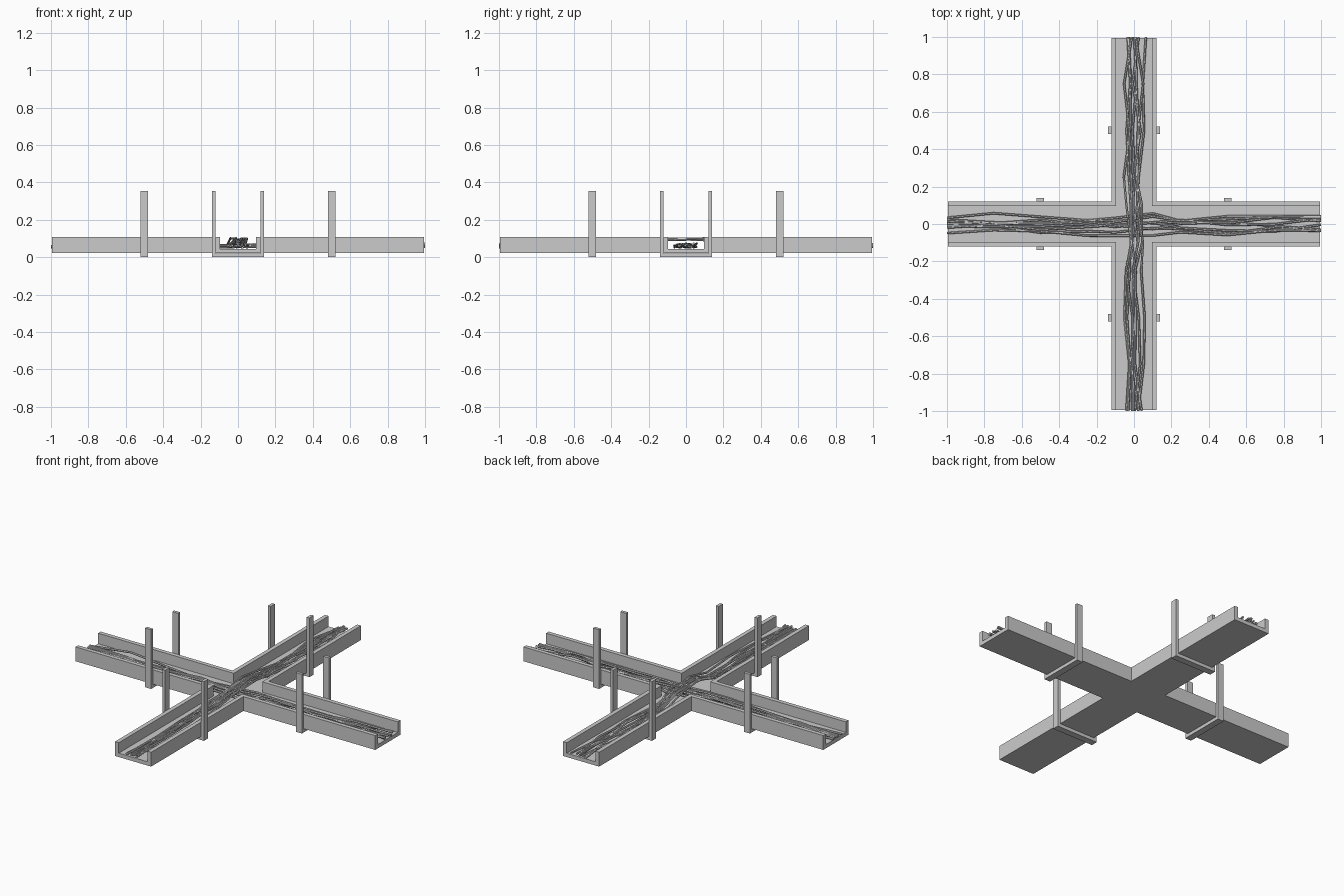
import bpy, bmesh, random
from math import pi
from mathutils import Matrix, Vector

random.seed(7)
cube = bpy.data.objects.get("Cube")
if cube:
    bpy.data.objects.remove(cube)

HALF, OUT, INN = 0.995, 0.12, 0.095     # arm length, outer and inner half width
BASE, FLOOR, TOP = 0.022, 0.045, 0.108  # tray heights


def prism(name, outline, z0, z1, turns=1):
    """Extrude an outline upward, repeated in quarter turns about z."""
    bm = bmesh.new()
    for k in range(turns):
        rot = Matrix.Rotation(k * pi / 2, 3, 'Z')
        face = bm.faces.new([bm.verts.new(rot @ Vector((x, y, z0))) for x, y in outline])
        top = bmesh.ops.extrude_face_region(bm, geom=[face])["geom"]
        verts = [g for g in top if isinstance(g, bmesh.types.BMVert)]
        bmesh.ops.translate(bm, verts=verts, vec=(0, 0, z1 - z0))
    bmesh.ops.recalc_face_normals(bm, faces=bm.faces)
    return to_object(name, bm)


def to_object(name, bm):
    mesh = bpy.data.meshes.new(name)
    bm.to_mesh(mesh)
    bm.free()
    obj = bpy.data.objects.new(name, mesh)
    bpy.context.collection.objects.link(obj)
    return obj


# Cross-shaped tray floor
quarter = [(HALF, -INN), (HALF, INN), (INN, INN)]
cross = []
for k in range(4):
    rot = Matrix.Rotation(k * pi / 2, 2)
    cross += [tuple(rot @ Vector(p)) for p in quarter]
prism("tray_floor", cross, BASE, FLOOR)

# Corner side walls, one per quadrant
wall = [(INN, INN), (HALF, INN), (HALF, OUT), (OUT, OUT), (OUT, HALF), (INN, HALF)]
prism("tray_walls", wall, BASE, TOP, turns=4)

# U-shaped hangers, one under each arm
U_OUT, U_TOP, BAR = 0.138, 0.355, 0.02
U_IN = U_OUT - 0.018
profile = [(-U_OUT, 0), (U_OUT, 0), (U_OUT, U_TOP), (U_IN, U_TOP),
           (U_IN, BAR), (-U_IN, BAR), (-U_IN, U_TOP), (-U_OUT, U_TOP)]
for k, side in enumerate(("left", "back", "right", "front")):
    hanger = prism("hanger_" + side, profile, -0.02, 0.02)
    stand = Matrix.Rotation(pi / 2, 4, 'Z') @ Matrix.Rotation(pi / 2, 4, 'X')
    hanger.data.transform(Matrix.Rotation(k * pi / 2, 4, 'Z')
                          @ Matrix.Translation((0.5, 0, 0)) @ stand)


def cable_run(name, along_y, count, spread, radius):
    """Loose bundle of cables wandering along one channel."""
    curve = bpy.data.curves.new(name, 'CURVE')
    curve.dimensions = '3D'
    curve.bevel_depth = radius
    curve.bevel_resolution = 1
    curve.use_fill_caps = True
    stations = [-1, -0.75, -0.5, -0.25, -0.1, 0.1, 0.25, 0.5, 0.75, 1]
    for i in range(count):
        lane = spread * (2 * i / (count - 1) - 1)
        spline = curve.splines.new('POLY')
        spline.points.add(len(stations) - 1)
        for point, s in zip(spline.points, stations):
            crossing = abs(s) < 0.2
            side = lane * 0.8 + random.uniform(-0.025, 0.025)
            z = FLOOR + radius + random.uniform(0, 0.022)
            if along_y and crossing:
                z = 0.088 + random.uniform(0, 0.014)
            point.co = (-side, s, z, 1) if along_y else (s, side, z, 1)
    obj = bpy.data.objects.new(name, curve)
    bpy.context.collection.objects.link(obj)
    bpy.ops.object.select_all(action='DESELECT')
    obj.select_set(True)
    bpy.context.view_layer.objects.active = obj
    bpy.ops.object.convert(target='MESH')
    bpy.ops.object.shade_smooth_by_angle()


# Lower cables run side to side, upper cables climb over them
cable_run("cables_side_to_side", False, 8, 0.05, 0.006)
cable_run("cables_front_to_back", True, 8, 0.05, 0.006)
